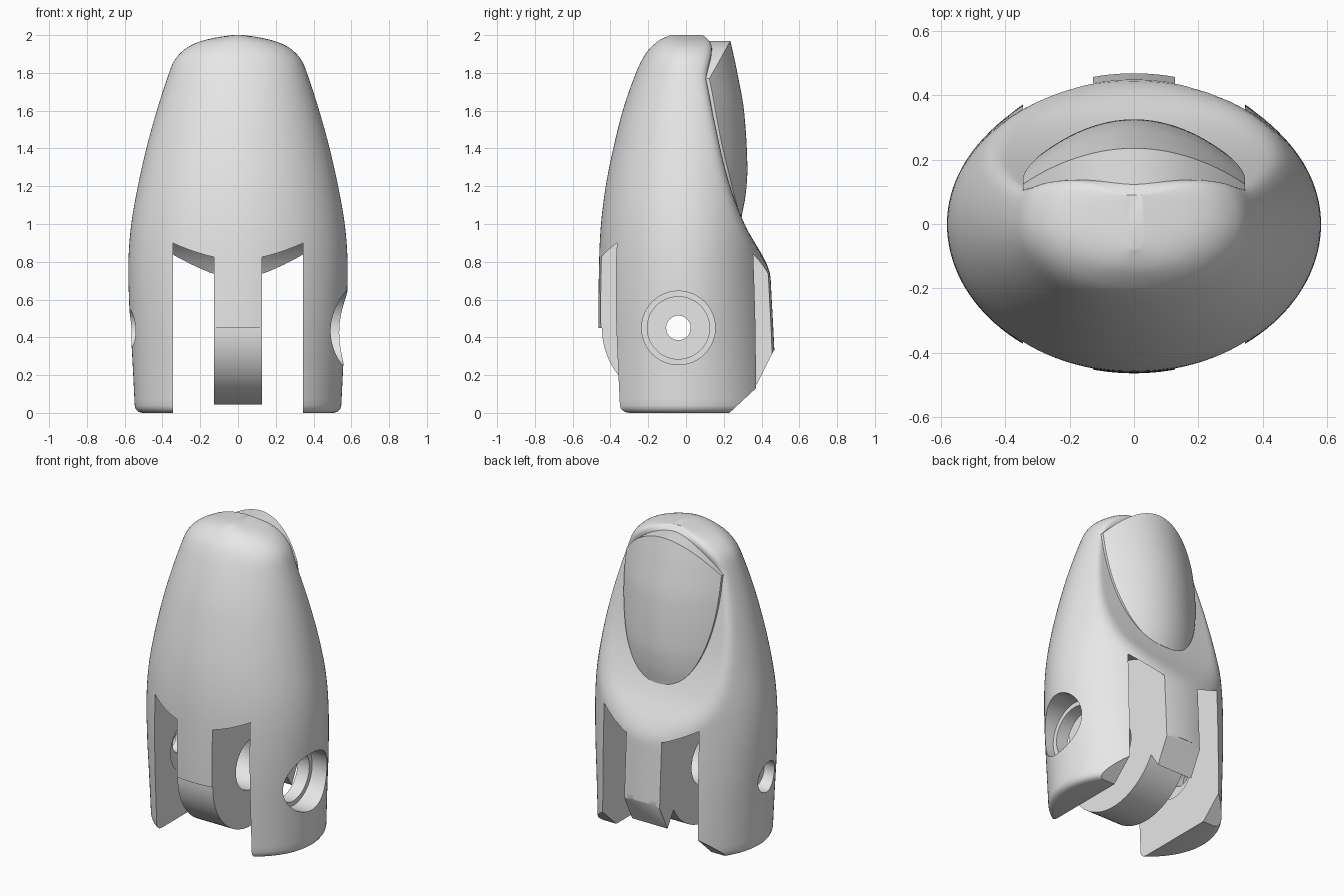
import bpy, bmesh
from math import sin, cos, pi, radians, sqrt

cube = bpy.data.objects.get("Cube")
if cube:
    bpy.data.objects.remove(cube, do_unlink=True)

grey = bpy.data.materials.new("plain_grey")
grey.use_nodes = True
grey.diffuse_color = (0.8, 0.8, 0.8, 1)
grey.node_tree.nodes["Principled BSDF"].inputs["Base Color"].default_value = (0.8, 0.8, 0.8, 1)

PIN_Y, PIN_Z = -0.04, 0.45


def curve(points, t):
    """Smooth cubic through (t, value) points."""
    if t <= points[0][0]:
        return points[0][1]
    if t >= points[-1][0]:
        return points[-1][1]
    n = len(points)
    i = max(k for k in range(n - 1) if points[k][0] <= t)

    def slope(k):
        a, b = points[max(k - 1, 0)], points[min(k + 1, n - 1)]
        return (b[1] - a[1]) / (b[0] - a[0])
    (t0, v0), (t1, v1) = points[i], points[i + 1]
    h = t1 - t0
    u = (t - t0) / h
    return (v0 * (1 + 2 * u) * (1 - u) ** 2 + v1 * u * u * (3 - 2 * u)
            + h * slope(i) * u * (1 - u) ** 2 + h * slope(i + 1) * u * u * (u - 1))


def make_object(name, bm):
    bmesh.ops.recalc_face_normals(bm, faces=bm.faces)
    mesh = bpy.data.meshes.new(name)
    bm.to_mesh(mesh)
    bm.free()
    mesh.materials.append(grey)
    obj = bpy.data.objects.new(name, mesh)
    bpy.context.collection.objects.link(obj)
    return obj


def prism(name, profile, x0, x1, bevel=0):
    """Extrude a y-z outline along x."""
    bm = bmesh.new()
    ends = [[bm.verts.new((x, y, z)) for y, z in profile] for x in (x0, x1)]
    caps = [bm.faces.new(e) for e in ends]
    n = len(profile)
    for i in range(n):
        j = (i + 1) % n
        bm.faces.new((ends[0][i], ends[0][j], ends[1][j], ends[1][i]))
    if bevel:
        edges = [e for c in caps for e in c.edges]
        bmesh.ops.bevel(bm, geom=edges, offset=bevel, segments=3, profile=0.5, affect='EDGES')
    return make_object(name, bm)


def arc(radius, start, end, steps):
    """Points of an arc about the pin axis, in degrees."""
    angles = [radians(start + (end - start) * i / steps) for i in range(steps + 1)]
    return [(PIN_Y + radius * cos(a), PIN_Z + radius * sin(a)) for a in angles]


# Fingertip shell: half width, front depth, back depth and the nail-bed cut by height
WIDTH = [(0, .545), (.3, .56), (.55, .575), (.8, .58), (1, .565), (1.2, .53), (1.4, .485),
         (1.6, .43), (1.8, .365), (1.86, .34), (1.9, .31), (1.94, .26), (1.97, .19),
         (1.99, .1), (2, .03)]
FRONT = [(0, .45), (.45, .463), (.8, .46), (1, .45), (1.2, .425), (1.4, .385), (1.6, .335),
         (1.8, .265), (1.9, .215), (1.95, .17), (1.98, .13), (2, .08)]
BACK = [(0, .48), (.35, .467), (.78, .445), (1, .44), (1.4, .4), (1.8, .31), (2, .2)]
BED = [(.55, .64), (.77, .45), (.9, .365), (1, .31), (1.15, .25), (1.3, .205), (1.5, .16),
       (1.7, .12), (1.78, .11), (1.9, .135), (1.96, .13), (2, .09)]


def soft_min(a, b, k=0.05):
    h = max(k - abs(a - b), 0) / k
    return min(a, b) - h * h * k / 4


heights = [0, .004, .012, .024, .04] + [.04 + 1.76 * i / 50 for i in range(1, 51)]
heights += [1.8 + .2 * sin(pi / 2 * i / 16) for i in range(1, 17)]
bm = bmesh.new()
rings = []
SEG = 128
for z in heights:
    edge = max(.04 - z, 0)
    inset = .04 - sqrt(.04 ** 2 - edge ** 2)
    hx, f, b = (curve(c, z) - inset for c in (WIDTH, FRONT, BACK))
    cut = curve(BED, z)
    ring = []
    for i in range(SEG):
        a = 2 * pi * i / SEG
        y = sin(a) * (b if sin(a) > 0 else f)
        if z > .5:
            y = soft_min(y, cut)
        ring.append(bm.verts.new((hx * cos(a), y, z)))
    rings.append(ring)
for low, high in zip(rings, rings[1:]):
    for i in range(SEG):
        j = (i + 1) % SEG
        bm.faces.new((low[i], low[j], high[j], high[i]))
bm.faces.new(rings[0])
bm.faces.new(rings[-1])
body = make_object("fingertip_body", bm)

# Hinge cutters: two slots, rounded tongue end, chamfered lug ends
slot = arc(.555, 0, 180, 40) + [(PIN_Y - .555, -.1), (PIN_Y + .555, -.1)]
cutters = [prism("slot_cutter", slot, min(s * .128, s * .345), max(s * .128, s * .345), .02)
           for s in (-1, 1)]
tongue_end = ([(-.6, .45)] + arc(.405, 180, 330, 40)
              + [(.375, .15), (.465, .33), (.6, .33), (.6, -.1), (-.6, -.1)])
cutters.append(prism("tongue_cutter", tongue_end, -.23, .23))
lug_end = [(.219, -.01), (.37, .13), (.6, .4), (.6, -.01)]
cutters.append(prism("lug_cutter", lug_end, -.8, .8))

# Pin bores: wide recess on one side, small hole on the other
for radius, x0, x1 in ((.165, -.40, .8), (.195, .43, .8), (.065, -.8, -.3), (.1, -.8, -.47)):
    cutters.append(prism("pin_cutter", arc(radius, 0, 360, 48)[:-1], x0, x1))

for c in cutters:
    c.hide_render = True
    mod = body.modifiers.new(c.name, 'BOOLEAN')
    mod.operation = 'DIFFERENCE'
    mod.solver = 'EXACT'
    mod.object = c
bpy.context.view_layer.update()
cut_mesh = bpy.data.meshes.new_from_object(
    body.evaluated_get(bpy.context.evaluated_depsgraph_get()))
body.modifiers.clear()
body.data = cut_mesh
for c in cutters:
    bpy.data.objects.remove(c, do_unlink=True)

# Fingernail: domed plate seated in the nail bed
CROWN = [(1.04, .295), (1.15, .315), (1.3, .325), (1.6, .307), (1.8, .272), (1.97, .235)]
COLS, ROWS = 40, 36
bm = bmesh.new()
outer, inner = [], []
for i in range(COLS + 1):
    s = sin(pi / 2 * (2 * i / COLS - 1)) * .998
    x = .345 * s
    bottom = 1.04 + .68 * (1 - sqrt(1 - abs(s) ** 2.5))
    top = 1.97 - .2 * s * s
    o_col, i_col = [], []
    for j in range(ROWS + 1):
        z = bottom + (top - bottom) * j / ROWS
        y = curve(CROWN, z) - 1.3 * x * x
        o_col.append(bm.verts.new((x, y, z)))
        i_col.append(bm.verts.new((x, min(y - .04, curve(BED, z) - .03), z)))
    outer.append(o_col)
    inner.append(i_col)
for grid in (outer, inner):
    for a, b in zip(grid, grid[1:]):
        for j in range(ROWS):
            bm.faces.new((a[j], b[j], b[j + 1], a[j + 1]))
for i in range(COLS):
    for j in (0, ROWS):
        bm.faces.new((outer[i][j], outer[i + 1][j], inner[i + 1][j], inner[i][j]))
for i in (0, COLS):
    for j in range(ROWS):
        bm.faces.new((outer[i][j], outer[i][j + 1], inner[i][j + 1], inner[i][j]))
nail = make_object("fingernail", bm)

# Smooth shading with sharp machined edges
bpy.ops.object.select_all(action='DESELECT')
for obj in (body, nail):
    obj.select_set(True)
bpy.context.view_layer.objects.active = body
bpy.ops.object.shade_smooth_by_angle(angle=radians(30))
